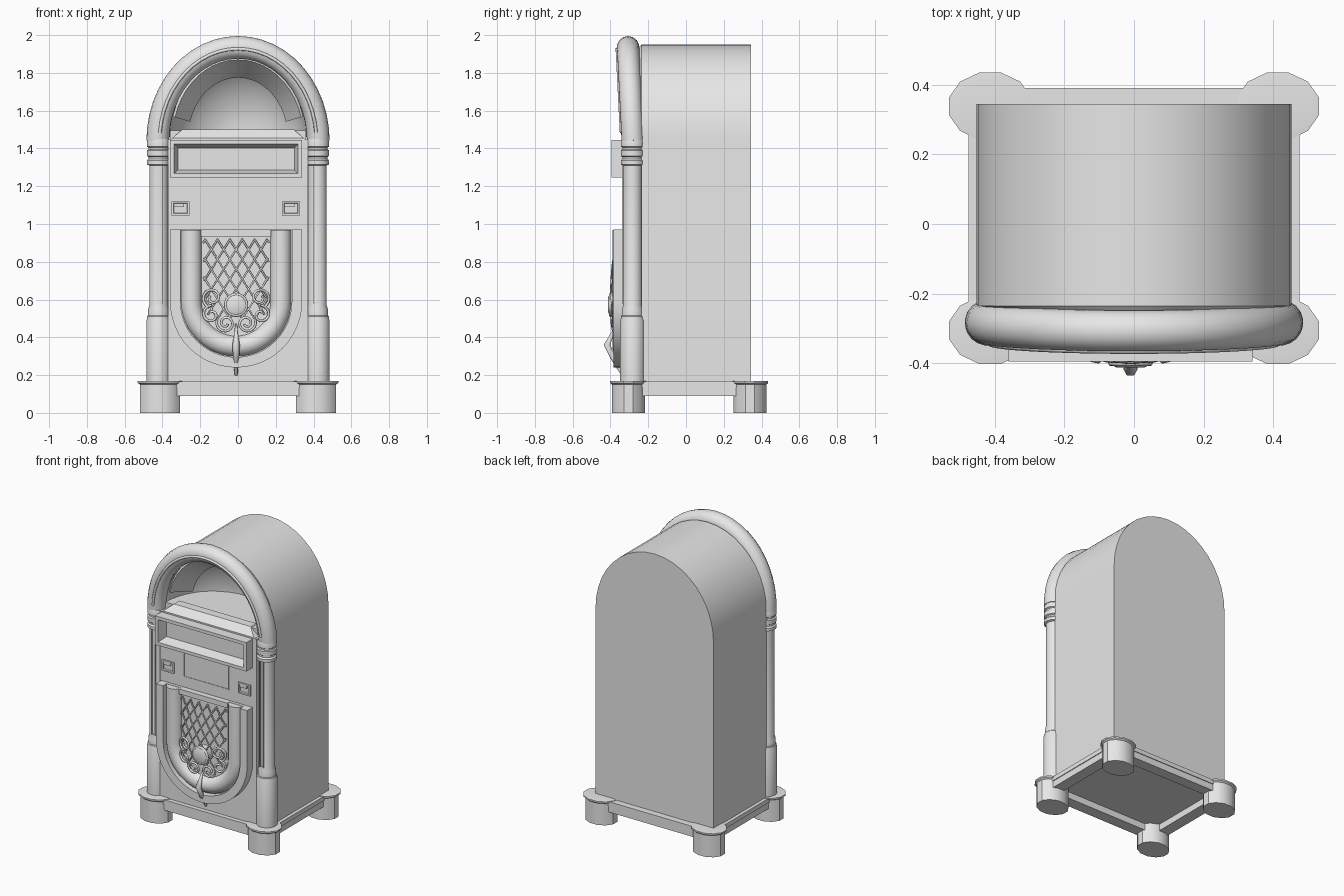
import bpy, bmesh
from math import sin, cos, pi, radians

if "Cube" in bpy.data.objects:
    bpy.data.objects.remove(bpy.data.objects["Cube"], do_unlink=True)

grey = bpy.data.materials.new("light_grey")
grey.use_nodes = True
grey.diffuse_color = (0.8, 0.8, 0.8, 1)
grey.node_tree.nodes["Principled BSDF"].inputs["Base Color"].default_value = (0.8, 0.8, 0.8, 1)


def link(name, data):
    ob = bpy.data.objects.new(name, data)
    bpy.context.collection.objects.link(ob)
    data.materials.append(grey)
    return ob


def loft(name, rings, cap_a=True, cap_b=True, angle=35):
    """Skin closed rings of points in order, with optional end caps."""
    bm = bmesh.new()
    rows = [[bm.verts.new(p) for p in ring] for ring in rings]
    n = len(rows[0])
    for a, b in zip(rows, rows[1:]):
        for i in range(n):
            j = (i + 1) % n
            bm.faces.new((a[i], a[j], b[j], b[i]))
    if cap_a:
        bm.faces.new(rows[0])
    if cap_b:
        bm.faces.new(rows[-1])
    bmesh.ops.recalc_face_normals(bm, faces=bm.faces)
    me = bpy.data.meshes.new(name)
    bm.to_mesh(me)
    bm.free()
    ob = link(name, me)
    bpy.ops.object.select_all(action='DESELECT')
    ob.select_set(True)
    bpy.context.view_layer.objects.active = ob
    bpy.ops.object.shade_smooth_by_angle(angle=radians(angle))
    return ob


def rect(x0, x1, z0, z1, y):
    return [(x0, y, z0), (x1, y, z0), (x1, y, z1), (x0, y, z1)]


def box(name, x0, x1, y0, y1, z0, z1):
    return loft(name, [rect(x0, x1, z0, z1, y0), rect(x0, x1, z0, z1, y1)])


def framed(name, x0, x1, z0, z1, rim, back, front, depth, slope=0.0):
    """Box whose front face is a rim around a sunken panel."""
    def r(d, y):
        return rect(x0 + d, x1 - d, z0 + d, z1 - d, y)
    return loft(name, [r(0, back), r(0, front), r(rim, front), r(rim + slope, front + depth)])


def lathe(name, x, y, profile, sides=16, squash=1.0):
    turn = [2 * pi * (i + 0.5) / sides for i in range(sides)]
    return loft(name, [[(x + r * cos(t), y + squash * r * sin(t), z) for t in turn]
                       for r, z in profile])


def wire(name, points, radius, radii=None, sides=2, cyclic=False):
    """Round rod along a path."""
    cu = bpy.data.curves.new(name, 'CURVE')
    cu.dimensions = '3D'
    cu.bevel_depth = radius
    cu.bevel_resolution = sides
    cu.use_fill_caps = True
    sp = cu.splines.new('POLY')
    sp.points.add(len(points) - 1)
    for i, p in enumerate(points):
        sp.points[i].co = (*p, 1)
        sp.points[i].radius = radii[i] if radii else 1
    sp.use_cyclic_u = cyclic
    return link(name, cu)


def arch(a, b, z, steps=20, t0=0.0):
    ts = [t0 + (pi - 2 * t0) * i / steps for i in range(steps + 1)]
    return [(a * cos(t), z + b * sin(t)) for t in ts]


# Base: four rails, recessed floor, lip and feet
box("base_front_rail", -0.47, 0.47, -0.35, -0.27, 0.09, 0.14)
box("base_back_rail", -0.47, 0.47, 0.31, 0.385, 0.09, 0.14)
for s, side in ((1, "left"), (-1, "right")):
    x0, x1 = sorted((s * 0.39, s * 0.47))
    box(side + "_base_rail", x0, x1, -0.34, 0.38, 0.09, 0.14)
box("base_floor", -0.475, 0.475, -0.355, 0.39, 0.135, 0.165)
foot = [(0.11, 0), (0.11, 0.15), (0.122, 0.158), (0.122, 0.168), (0.1, 0.17)]
for s, side in ((1, "left"), (-1, "right")):
    lathe(side + "_front_foot", s * 0.413, -0.305, foot, 12, 0.82)
    lathe(side + "_back_foot", s * 0.413, 0.338, foot, 12, 0.82)

# Cabinet: arched shell, open at the front
outline = [(0.452, 0.165)] + arch(0.452, 0.49, 1.46) + [(-0.452, 0.165)]
loft("cabinet", [[(x, y, z) for x, z in outline] for y in (0.345, -0.235)], True, False)
box("cabinet_front", -0.45, 0.45, -0.235, -0.21, 0.165, 1.45)
box("front_panel", -0.37, 0.37, -0.325, -0.22, 0.165, 1.45)

# Domed niche behind the arch
niche = [(0.452, 0.49, -0.235), (0.385, 0.45, -0.28), (0.36, 0.425, -0.25)]
niche += [(0.36 * cos(t), 0.425 * cos(t), -0.25 + 0.34 * sin(t))
          for t in [pi / 2 * k / 9 for k in range(1, 9)]]
loft("niche", [[(x, y, z) for x, z in arch(a, b, 1.46)] for a, b, y in niche], False, True, 50)
visor = arch(1, 1, 0, 20, 0.26)
loft("niche_visor", [[(0.345 * c, -0.27, 1.46 + 0.41 * s), (0.262 * c, -0.13, 1.46 + 0.315 * s),
                      (0.275 * c, -0.125, 1.46 + 0.33 * s), (0.357 * c, -0.26, 1.46 + 0.425 * s)]
                     for c, s in visor])
half = [(0.36 * c, -0.28 + 0.38 * s) for c, s in arch(1, 1, 0)]
loft("shelf", [[(x, y, z) for x, y in half] for z in (1.44, 1.495)])
lip = [(-0.325, 1.445), (-0.325, 1.455), (-0.28, 1.5), (-0.22, 1.5), (-0.22, 1.445)]
loft("shelf_lip", [[(s * (0.36 - (z - 1.445) * 1.2), y, z) for y, z in lip] for s in (-1, 1)])

# Arch tube with trim strip
def arch_path(a, b, lean, z0, t0=0.0):
    return [(x, lean - 0.025 * (z - 1.44) / 0.5, z) for x, z in arch(a, b, z0, 24, t0)]


wire("arch_tube", arch_path(0.425, 0.495, -0.282, 1.44), 0.06, sides=5)
strip = arch_path(0.415, 0.487, -0.34, 1.44, 0.09)
wire("arch_trim", strip, 0.009, sides=1)

# Columns with collars and trim strips
column = [(0.066, 0.165), (0.066, 0.49), (0.062, 0.5), (0.062, 0.51), (0.058, 0.515), (0.056, 0.55),
          (0.05, 0.57), (0.05, 1.31), (0.063, 1.315), (0.063, 1.335), (0.055, 1.345), (0.055, 1.355),
          (0.063, 1.36), (0.063, 1.39), (0.055, 1.395), (0.055, 1.405), (0.063, 1.41), (0.063, 1.435),
          (0.058, 1.45)]
for s, side in ((1, "left"), (-1, "right")):
    lathe(side + "_column", s * 0.42, -0.283, column, 20)
    x0, x1 = sorted((s * 0.4, s * 0.43))
    framed(side + "_column_trim", x0, x1, 0.58, 1.31, 0.006, -0.3, -0.338, 0.008)

# Title display, screen and coin slots
C = -0.01
framed("title_display", C - 0.35, C + 0.35, 1.245, 1.445, 0.022, -0.31, -0.395, 0.065, 0.02)
framed("screen", -0.185, 0.16, 1.045, 1.21, 0.004, -0.31, -0.331, 0.003)
for name, x in (("right_coin_slot", -0.305), ("left_coin_slot", 0.28)):
    framed(name, x - 0.047, x + 0.047, 1.045, 1.12, 0.01, -0.31, -0.335, 0.02, 0.005)
    box(name + "_flap", x - 0.035, x + 0.02, -0.333, -0.315, 1.09, 1.11)

# U-shaped speaker surround
def u_path(r, top=0.97, zc=0.59):
    return [(C - r, top)] + [(C - r * cos(t), zc - r * sin(t))
                             for t in [pi * i / 24 for i in range(25)]] + [(C + r, top)]


outer, inner = u_path(0.35), u_path(0.295)
loft("speaker_rim", [[(a, -0.31, b), (a, -0.385, b), (c, -0.385, d), (c, -0.31, d)]
                     for (a, b), (c, d) in zip(outer, inner)])
wire("speaker_tube", [(x, -0.335, z) for x, z in u_path(0.237, 0.968)], 0.056, sides=5)
loft("speaker_panel", [[(x, y, z) for x, z in u_path(0.3)] for y in (-0.31, -0.345)])
box("speaker_ledge", C - 0.185, C + 0.185, -0.365, -0.32, 0.935, 0.97)


# Bowed lattice over the speaker
def bow(x, z):
    return -0.352 - 0.045 * max(0, 1 - ((x - C) / 0.2) ** 2) * max(0, 1 - ((z - 0.64) / 0.34) ** 2)


def inside(x, z):
    return abs(x - C) < 0.18 and z < 0.94 and (z > 0.59 or (x - C) ** 2 + (z - 0.59) ** 2 < 0.03)


for s in (-1, 1):
    for k in range(-4, 10):
        run = [(C + s * (z - 0.55 - k * 0.105) / 1.6, z) for z in [0.5 + 0.02 * i for i in range(23)]]
        run = [(x, bow(x, z), z) for x, z in run if inside(x, z)]
        if len(run) > 1:
            wire("lattice_bar", run, 0.005, sides=1)

# Medallion and scrolls
ring = [2 * pi * i / 24 for i in range(24)]
MZ = 0.572
loft("medallion", [[(C + r * cos(t), y, MZ + r * sin(t)) for t in ring]
                   for r, y in ((0.055, -0.345), (0.055, -0.405), (0.04, -0.412))])
wire("medallion_ring", [(C + 0.056 * cos(t), -0.4, MZ + 0.056 * sin(t)) for t in ring], 0.008, cyclic=True)


def scroll(cx, cz, r, start, turns, s):
    pts = []
    for i in range(25):
        t, q = start + turns * 2 * pi * i / 24, r * (1 - 0.75 * i / 24)
        x, z = C + s * (cx + q * cos(t)), cz + q * sin(t)
        pts.append((x, bow(x, z) - 0.006, z))
    wire("scroll", pts, 0.007)


for s in (-1, 1):
    scroll(0.055, 0.475, 0.05, 0.4, -1.5, s)
    scroll(0.125, 0.61, 0.055, -1.2, 1.3, s)
    scroll(0.13, 0.52, 0.05, 1.6, -1.1, s)

# Pointed clasp at the bottom of the surround
clasp = [(C, -0.36, 0.47), (C, -0.39, 0.42), (C, -0.418, 0.36), (C, -0.385, 0.29), (C, -0.335, 0.2)]
wire("clasp", clasp, 0.02, [0.25, 0.5, 1, 0.8, 0.4], sides=1)
